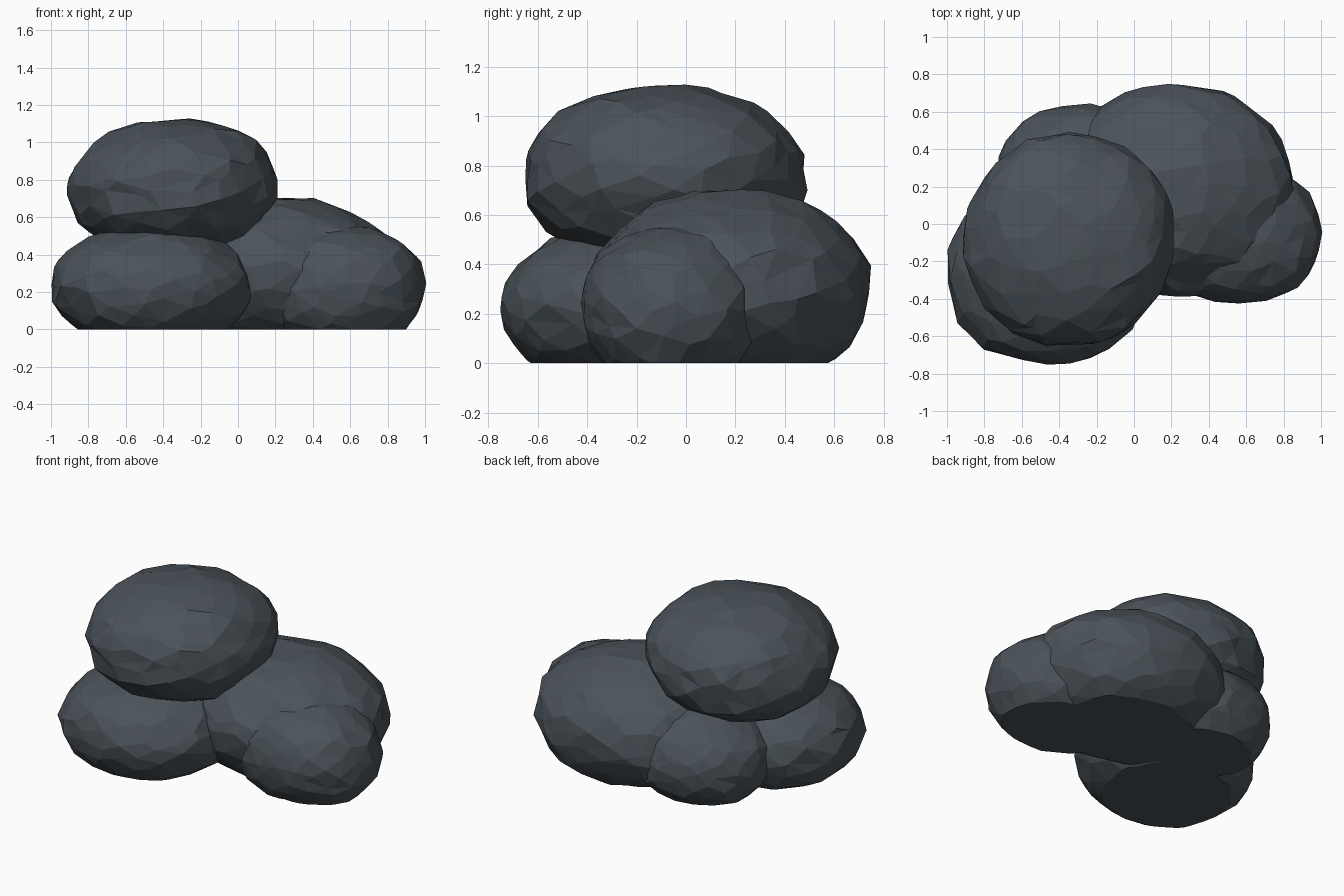
import bpy, bmesh, math, random
from mathutils import Vector, noise

if "Cube" in bpy.data.objects:
    bpy.data.objects.remove(bpy.data.objects["Cube"])

random.seed(7)

slate = bpy.data.materials.new("dark slate")
slate.diffuse_color = (0.07, 0.086, 0.1, 1)
slate.use_nodes = True
slate.node_tree.nodes["Principled BSDF"].inputs["Base Color"].default_value = slate.diffuse_color


def boulder(name, centre, radii, count, power=2.25, tilt=0.0, seed=0):
    """Irregular faceted stone, sliced flat where it meets the ground."""
    bm = bmesh.new()
    # scattered points on a sphere, joined by a hull into uneven facets
    for i in range(count):
        z = 1 - 2 * (i + 0.5) / count
        r = math.sqrt(1 - z * z)
        a = i * 2.39996
        d = Vector((r * math.cos(a), r * math.sin(a), z))
        d += Vector([random.uniform(-0.09, 0.09) for _ in range(3)])
        bm.verts.new(d.normalized())
    bmesh.ops.convex_hull(bm, input=list(bm.verts))
    # swell to a slightly boxy ellipsoid with dents
    for v in bm.verts:
        d = v.co.copy()
        k = sum(abs(c) ** power for c in d) ** (-1 / power)
        off = Vector((seed * 5.3, seed * 2.1, seed * 3.7))
        k *= 1.0 + 0.025 * noise.noise(d * 2.2 + off) + random.uniform(-0.024, 0.018)
        p = Vector([d[j] * k * radii[j] for j in range(3)])
        p.z += tilt * p.x
        v.co = p + Vector(centre)
    # flat underside on the ground
    geom = bm.verts[:] + bm.edges[:] + bm.faces[:]
    cut = bmesh.ops.bisect_plane(bm, geom=geom, plane_co=(0, 0, 0),
                                 plane_no=(0, 0, 1), clear_inner=True)
    rim = [e for e in cut["geom_cut"] if isinstance(e, bmesh.types.BMEdge)]
    if rim:
        bmesh.ops.contextual_create(bm, geom=rim)
    bmesh.ops.recalc_face_normals(bm, faces=bm.faces[:])
    me = bpy.data.meshes.new(name)
    bm.to_mesh(me)
    bm.free()
    me.materials.append(slate)
    ob = bpy.data.objects.new(name, me)
    bpy.context.collection.objects.link(ob)
    return ob


# stone resting on top of the pile
boulder("top_boulder", (-0.35, -0.085, 0.76), (0.565, 0.575, 0.37), 200, 2.1, 0.03, 1)
# ground stones
boulder("front_left_boulder", (-0.465, -0.255, 0.23), (0.535, 0.495, 0.32), 190, 2.22, 0.0, 2)
boulder("back_right_boulder", (0.225, 0.185, 0.30), (0.635, 0.57, 0.41), 220, 2.05, 0.0, 3)
boulder("right_boulder", (0.555, -0.055, 0.23), (0.445, 0.37, 0.325), 180, 2.25, 0.0, 4)
boulder("back_left_boulder", (-0.3, 0.26, 0.225), (0.435, 0.38, 0.31), 170, 2.2, 0.0, 5)
